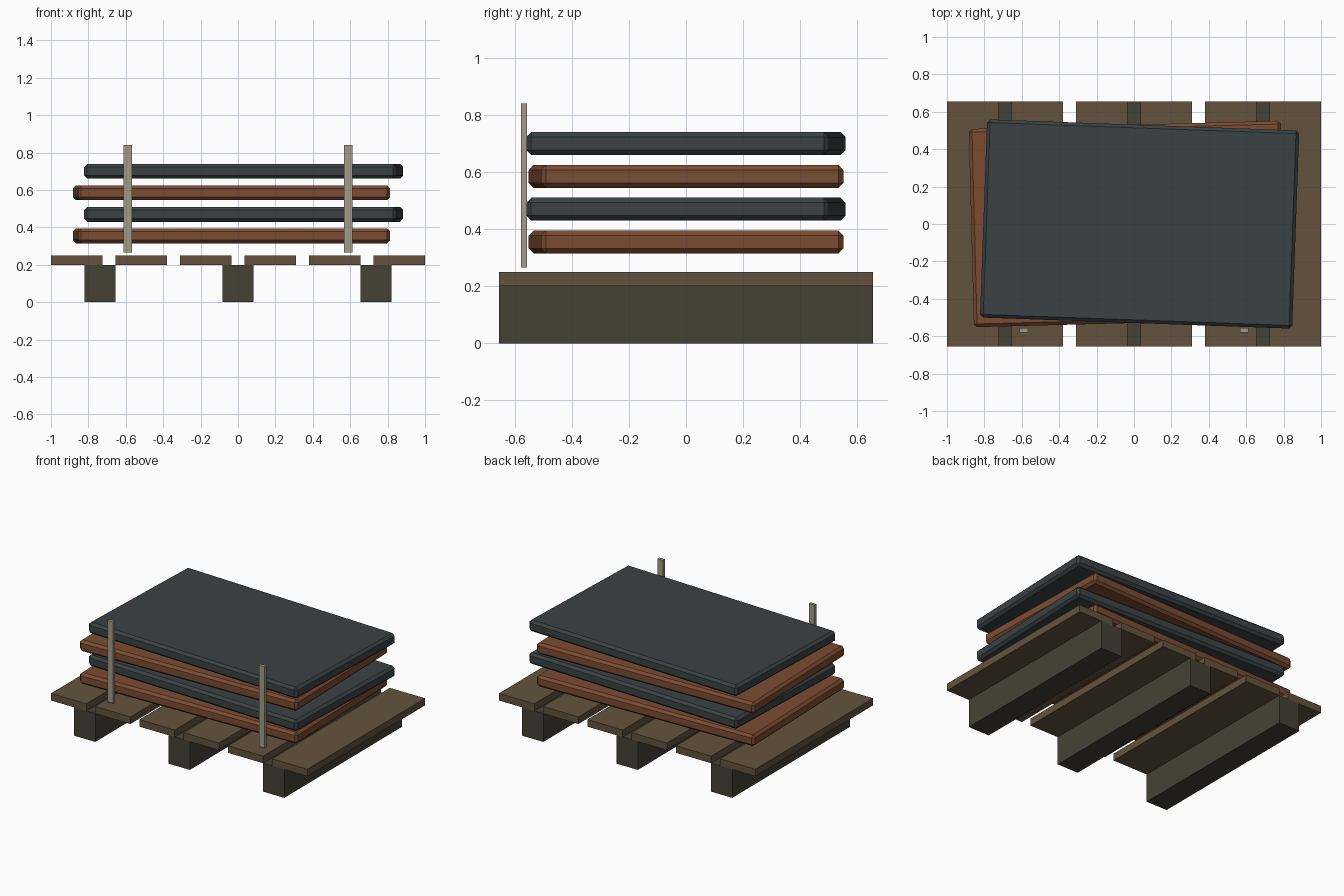
import bpy, math

if "Cube" in bpy.data.objects:
    bpy.data.objects.remove(bpy.data.objects["Cube"])


def material(name, rgb):
    m = bpy.data.materials.new(name)
    m.diffuse_color = (*rgb, 1)
    m.use_nodes = True
    m.node_tree.nodes["Principled BSDF"].inputs["Base Color"].default_value = m.diffuse_color
    return m


plank_brown = material("plank brown", (0.127, 0.086, 0.048))
runner_brown = material("runner dark brown", (0.060, 0.053, 0.036))
rust = material("rust", (0.20, 0.072, 0.033))
slate = material("slate", (0.043, 0.055, 0.058))
post_grey = material("post pale grey", (0.36, 0.33, 0.245))


def box(name, center, size, mat, angle=0, bevel=0):
    bpy.ops.mesh.primitive_cube_add(size=1, location=center)
    o = bpy.context.object
    o.name = name
    o.scale = size
    bpy.ops.object.transform_apply(location=False, rotation=False, scale=True)
    o.rotation_euler.z = math.radians(angle)
    o.data.materials.append(mat)
    if bevel:
        b = o.modifiers.new("chamfer", 'BEVEL')
        b.width = bevel
        b.segments = 1
    return o


# Pallet runners
for i, x in enumerate((-0.737, 0, 0.737)):
    box(f"pallet_runner_{i + 1}", (x, 0, 0.1), (0.165, 1.31, 0.2), runner_brown)

# Pallet deck planks
for i in range(6):
    box(f"deck_plank_{i + 1}", (-0.8625 + 0.345 * i, 0, 0.225),
        (0.275, 1.31, 0.05), plank_brown)

# Stacked sheets, alternately twisted and shifted
for i in range(4):
    x, angle, mat = ((-0.035, 1.5, rust), (0.03, -2.05, slate))[i % 2]
    box(f"stacked_sheet_{i + 1}", (x, 0, 0.355 + 0.115 * i),
        (1.67, 1.06, 0.08), mat, angle, 0.017)

# Upright front posts
for side, x in (("left", -0.59), ("right", 0.59)):
    box(f"front_post_{side}", (x, -0.568, 0.5525), (0.044, 0.022, 0.575), post_grey)
